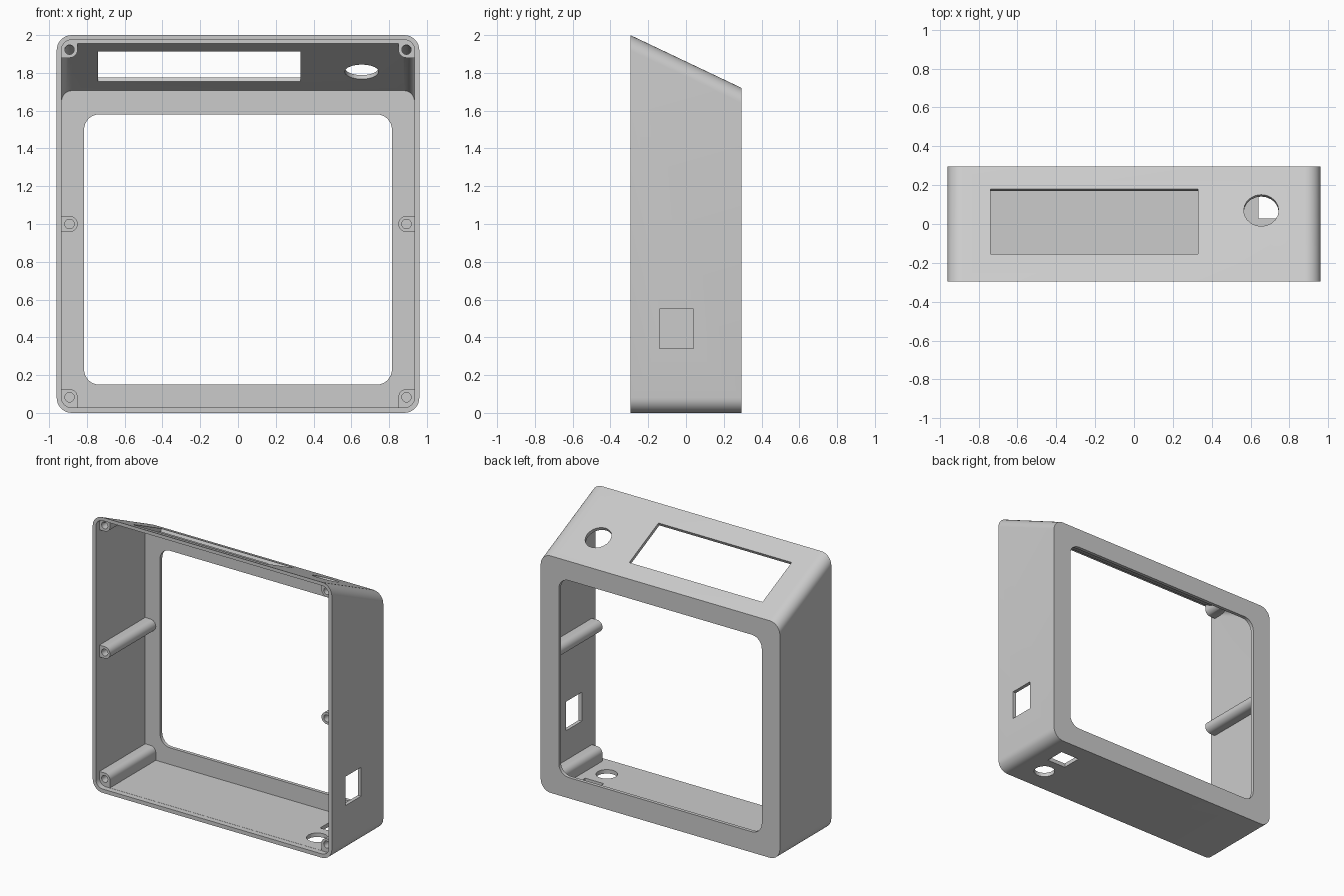
import bpy, bmesh, math
from mathutils import Matrix, Vector

if "Cube" in bpy.data.objects:
    bpy.data.objects.remove(bpy.data.objects["Cube"])

FRONT, BACK = -0.295, 0.295
SLOPE = 0.28 / 0.59            # fall of the top from front to back
TILT = Matrix.Rotation(-math.atan(SLOPE), 4, 'X')

grey = bpy.data.materials.new("light grey plastic")
grey.use_nodes = True
grey.diffuse_color = (0.6, 0.6, 0.6, 1)
grey.node_tree.nodes["Principled BSDF"].inputs["Base Color"].default_value = (0.6, 0.6, 0.6, 1)


def finish(bm, name):
    bmesh.ops.recalc_face_normals(bm, faces=bm.faces)
    mesh = bpy.data.meshes.new(name)
    bm.to_mesh(mesh)
    bm.free()
    mesh.materials.append(grey)
    ob = bpy.data.objects.new(name, mesh)
    bpy.context.collection.objects.link(ob)
    return ob


def arc(cx, cz, r, start, end, steps=8):
    angles = [math.radians(start + (end - start) * i / steps) for i in range(steps + 1)]
    return [(cx + r * math.cos(a), cz + r * math.sin(a)) for a in angles]


def rounded_rect(half, low, high, r):
    corners = [(half - r, high - r), (r - half, high - r), (r - half, low + r), (half - r, low + r)]
    return [p for i, (x, z) in enumerate(corners) for p in arc(x, z, r, 90 * i, 90 * i + 90)]


def prism(name, outline, y0, y1, slope=0):
    """Extrude an x-z outline along y; its upper half can follow the sloped top."""
    bm = bmesh.new()
    rings = [[bm.verts.new((x, y, z - (slope * (y - FRONT) if z > 1 else 0)))
              for x, z in outline] for y in (y0, y1)]
    bm.faces.new(rings[0])
    bm.faces.new(rings[1])
    n = len(outline)
    for i in range(n):
        j = (i + 1) % n
        bm.faces.new((rings[0][i], rings[0][j], rings[1][j], rings[1][i]))
    return finish(bm, name)


def box(name, centre, size, turn=Matrix()):
    bm = bmesh.new()
    scale = Matrix.Diagonal(Vector(size).to_4d())
    bmesh.ops.create_cube(bm, size=1, matrix=Matrix.Translation(centre) @ turn @ scale)
    return finish(bm, name)


def cylinder(name, centre, r, depth, turn=Matrix(), sides=24):
    bm = bmesh.new()
    bmesh.ops.create_cone(bm, cap_ends=True, segments=sides, radius1=r, radius2=r,
                          depth=depth, matrix=Matrix.Translation(centre) @ turn)
    return finish(bm, name)


def cut(ob, cutter):
    """Subtract cutter from ob and discard it."""
    mod = ob.modifiers.new("cut", 'BOOLEAN')
    mod.operation, mod.solver, mod.object = 'DIFFERENCE', 'EXACT', cutter
    bpy.context.view_layer.update()
    result = bpy.data.meshes.new_from_object(ob.evaluated_get(bpy.context.evaluated_depsgraph_get()))
    ob.modifiers.clear()
    ob.data = result
    bpy.data.objects.remove(cutter)


def on_slope(x, y):
    return (x, y, 2 - SLOPE * (y - FRONT))


# Outer body with sloped top, and the hollow inside it
case = prism("enclosure_case", rounded_rect(0.96, 0, 2, 0.08), FRONT, BACK, SLOPE)
cavity = prism("cavity", rounded_rect(0.934, 0.029, 1.974, 0.055), -0.27, 0.27, SLOPE)

# Screw posts are left standing in the hollow
R, REACH, LIP = 0.043, 0.08, -0.255
for side in (-1, 1):
    for z, kind in ((0.083, 1), (1.0, 0), (1.923, -1)):
        if kind:
            shape = arc(0, 0, R, 0, 90) + [(-REACH, R), (-REACH, -REACH), (R, -REACH)]
            shape = [(x, dz * kind) for x, dz in shape]
        else:
            shape = arc(0, 0, R, -90, 90, 16) + [(-REACH, R), (-REACH, -R)]
        outline = [(side * (x - 0.892), z + dz) for x, dz in shape]
        post = prism("screw_post", outline, LIP, 0.285)
        cut(post, cylinder("screw_hole", (side * -0.892, LIP, z), 0.025, 0.6,
                           Matrix.Rotation(math.pi / 2, 4, 'X')))
        cut(cavity, post)
cut(case, cavity)

# Lid recess around the open front
cut(case, prism("lid_recess", rounded_rect(0.935, 0.028, 1.975, 0.055), -0.4, LIP))

# Large rounded window in the back
cut(case, prism("back_window", rounded_rect(0.815, 0.15, 1.58, 0.08), 0.2, 0.4))

# Display slot and round button hole in the sloped top
cut(case, box("display_slot", on_slope(-0.205, 0.012), (1.07, 0.371, 0.1), TILT))
cut(case, cylinder("button_hole", on_slope(0.655, 0.07), 0.09, 0.1, TILT, 20))

# Square port in the left wall, square and round ports in the floor
cut(case, box("side_port", (0.95, -0.05, 0.445), (0.1, 0.18, 0.21)))
cut(case, box("floor_port", (0.715, 0.1, 0), (0.15, 0.145, 0.1)))
cut(case, cylinder("floor_hole", (0.71, -0.105, 0), 0.071, 0.1))

# Smooth rounded corners, keep hard edges
bpy.ops.object.select_all(action='DESELECT')
case.select_set(True)
bpy.context.view_layer.objects.active = case
bpy.ops.object.shade_smooth_by_angle(angle=math.radians(30))
